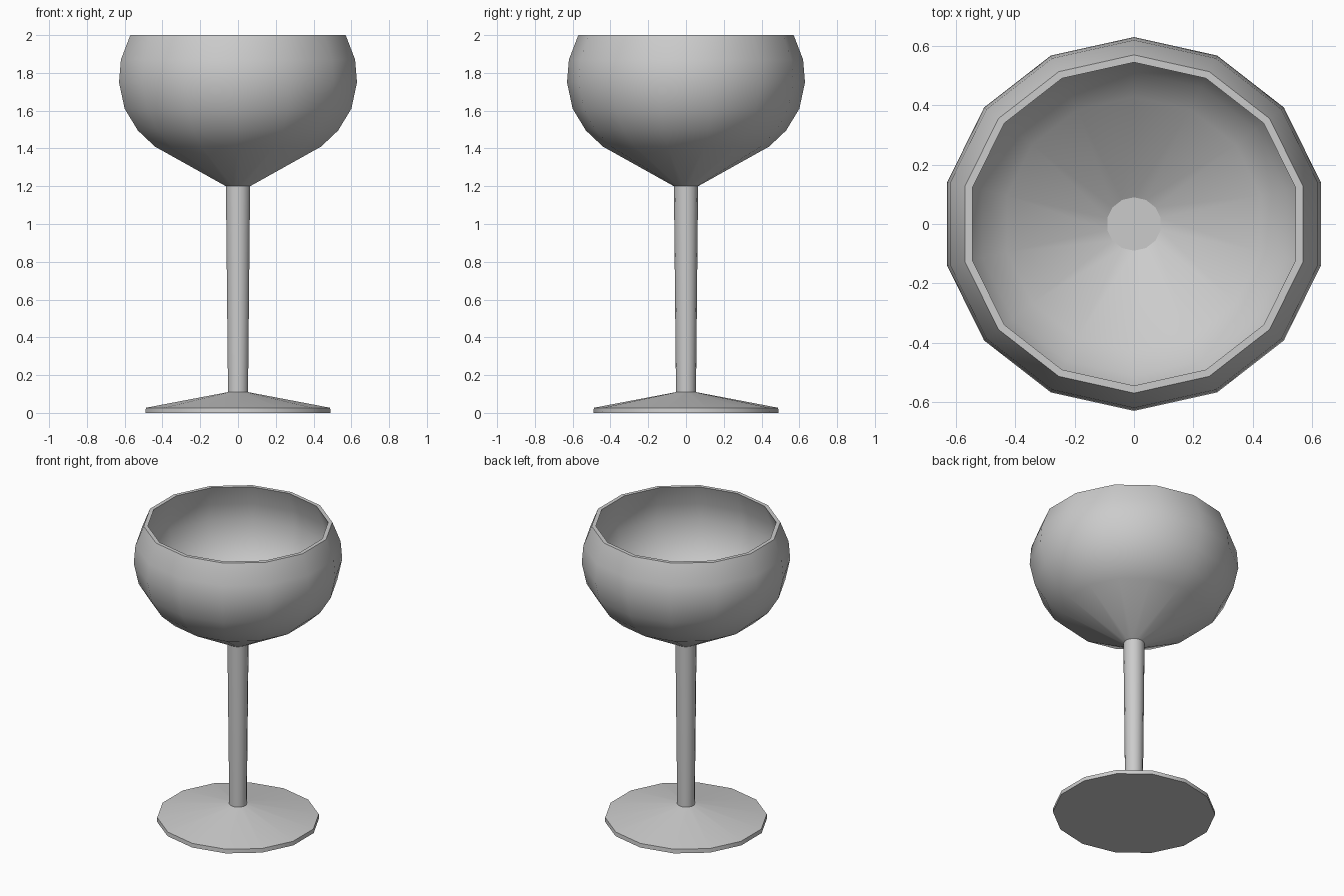
import bpy
import bmesh
import math

SIDES = 14
WIDEN = 1 / math.cos(math.pi / SIDES)  # makes the width equal the depth

cube = bpy.data.objects.get("Cube")
if cube:
    bpy.data.objects.remove(cube, do_unlink=True)

# Single grey material
grey = bpy.data.materials.new("plain_grey")
grey.use_nodes = True
colour = (0.6, 0.6, 0.6, 1)
grey.diffuse_color = colour
grey.node_tree.nodes["Principled BSDF"].inputs["Base Color"].default_value = colour


def lathe(name, profile, cap_start=False, cap_end=False):
    """Turn a (radius, height) profile around z, with optional end caps."""
    bm = bmesh.new()
    rings = []
    for radius, height in profile:
        ring = []
        for k in range(SIDES):
            a = math.pi / 2 + math.tau * k / SIDES
            ring.append(bm.verts.new((radius * WIDEN * math.cos(a),
                                      radius * math.sin(a), height)))
        rings.append(ring)
    for low, high in zip(rings, rings[1:]):
        for k in range(SIDES):
            n = (k + 1) % SIDES
            bm.faces.new((low[k], low[n], high[n], high[k]))
    if cap_start:
        bm.faces.new(rings[0][::-1])
    if cap_end:
        bm.faces.new(rings[-1])
    mesh = bpy.data.meshes.new(name)
    bm.to_mesh(mesh)
    bm.free()
    mesh.materials.append(grey)
    obj = bpy.data.objects.new(name, mesh)
    bpy.context.collection.objects.link(obj)
    bpy.ops.object.select_all(action='DESELECT')
    obj.select_set(True)
    bpy.context.view_layer.objects.active = obj
    bpy.ops.object.shade_smooth_by_angle(angle=math.radians(28))
    return obj


# Foot: thin disc with a shallow cone on top
lathe("foot", [(0.49, 0), (0.488, 0.027), (0.053, 0.11)], cap_start=True)

# Stem: widens slightly towards the bowl
lathe("stem", [(0.053, 0.11), (0.064, 1.2)])

# Bowl: outer wall up to the rim, then the inner wall down to a flat floor
lathe("bowl", [
    (0.064, 1.2), (0.44, 1.41), (0.53, 1.495), (0.6, 1.61),
    (0.63, 1.75), (0.62, 1.87), (0.57, 2.0),
    (0.545, 2.0), (0.593, 1.865), (0.603, 1.75), (0.575, 1.62),
    (0.512, 1.515), (0.428, 1.437), (0.09, 1.245),
], cap_end=True)
